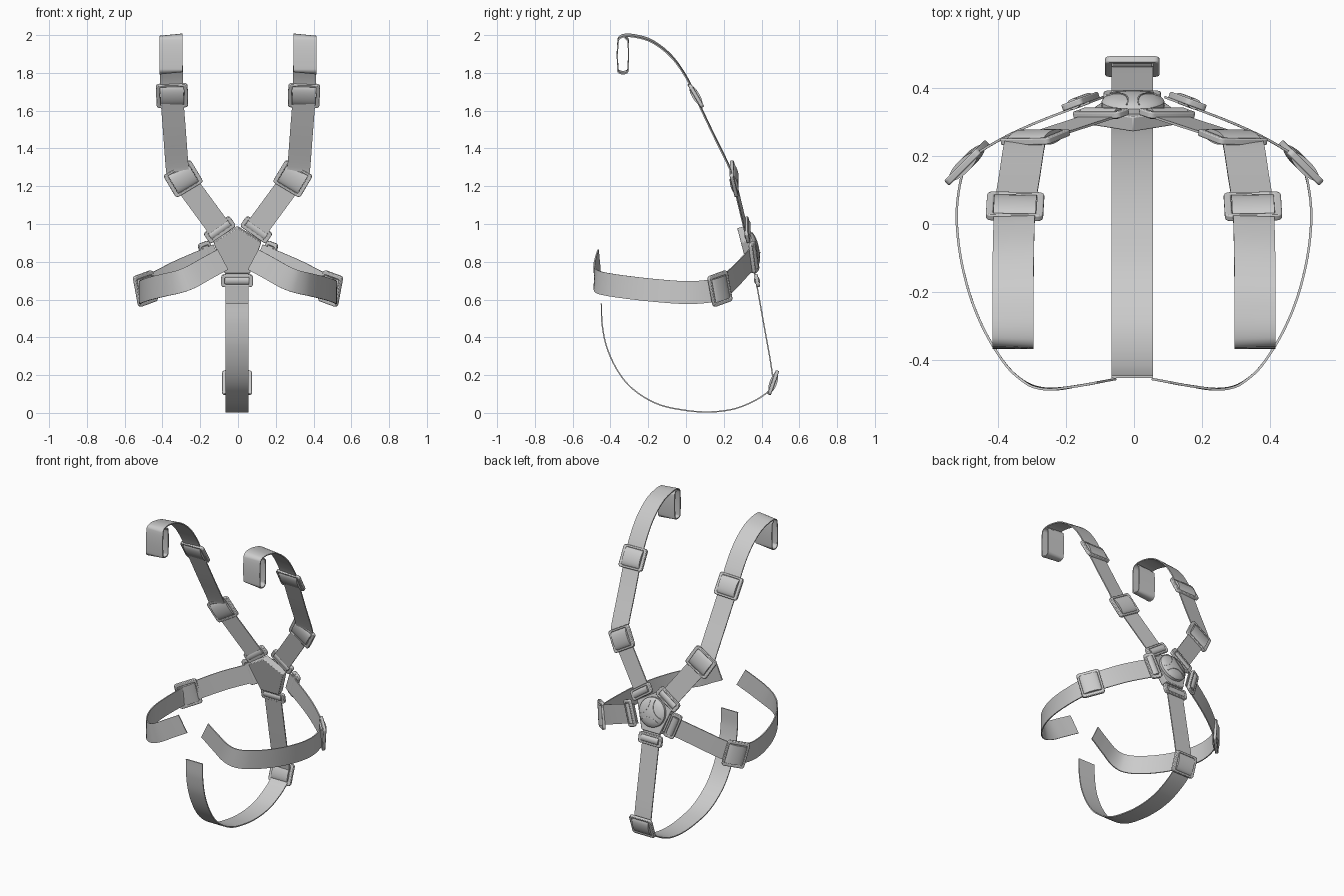
import bpy, bmesh, math
from mathutils import Vector, Matrix

cube = bpy.data.objects.get("Cube")
if cube:
    bpy.data.objects.remove(cube, do_unlink=True)

grey = bpy.data.materials.new("light grey webbing")
grey.use_nodes = True
tone = (0.6, 0.6, 0.6, 1)
grey.diffuse_color = tone
grey.node_tree.nodes["Principled BSDF"].inputs["Base Color"].default_value = tone


def finish(name, bm, matrix=None, bevel=0):
    """Turn a bmesh into a smooth-shaded object."""
    if matrix:
        bm.transform(matrix)
    bmesh.ops.recalc_face_normals(bm, faces=bm.faces)
    mesh = bpy.data.meshes.new(name)
    bm.to_mesh(mesh)
    bm.free()
    mesh.materials.append(grey)
    obj = bpy.data.objects.new(name, mesh)
    bpy.context.collection.objects.link(obj)
    if bevel:
        mod = obj.modifiers.new("soft edges", "BEVEL")
        mod.width, mod.segments = bevel, 2
    bpy.ops.object.select_all(action="DESELECT")
    obj.select_set(True)
    bpy.context.view_layer.objects.active = obj
    bpy.ops.object.shade_smooth_by_angle(angle=math.radians(35))
    return obj


def smooth_path(points, steps=8):
    """Hermite path through the points, without overshoot."""
    p = [Vector(q) for q in points]
    last = len(p) - 1
    tan = [(p[min(i + 1, last)] - p[max(i - 1, 0)]).normalized() for i in range(last + 1)]
    out = []
    for i in range(last):
        d = (p[i + 1] - p[i]).length
        for k in range(steps):
            t = k / steps
            a, b = t * t * (3 - 2 * t), t * (1 - t)
            out.append(p[i] * (1 - a) + p[i + 1] * a
                       + d * b * ((1 - t) * tan[i] - t * tan[i + 1]))
    return out + [p[-1]]


def strap(name, points, side, width=0.121, thick=0.007):
    """Flat webbing swept along a path, its width kept near the side direction."""
    path = smooth_path(points)
    bm = bmesh.new()
    rings = []
    for i, p in enumerate(path):
        t = (path[min(i + 1, len(path) - 1)] - path[max(i - 1, 0)]).normalized()
        s = Vector(side)
        s = (s - t * s.dot(t)).normalized() * width / 2
        n = t.cross(s).normalized() * thick / 2
        rings.append([bm.verts.new(p + v) for v in (s + n, s - n, -s - n, n - s)])
    for a, b in zip(rings, rings[1:]):
        for j in range(4):
            k = (j + 1) % 4
            bm.faces.new((a[j], a[k], b[k], b[j]))
    bm.faces.new(rings[0])
    bm.faces.new(rings[-1])
    return finish(name, bm)


def basis(center, along, side):
    """Local frame: x across the strap, y along it, z out of it."""
    y = Vector(along).normalized()
    x = Vector(side)
    x = (x - y * x.dot(y)).normalized()
    z = x.cross(y)
    m = Matrix((x, y, z)).transposed().to_4x4()
    m.translation = Vector(center)
    return m


def rounded_rect(w, l, r):
    pts = []
    for q, (sx, sy) in enumerate(((1, 1), (-1, 1), (-1, -1), (1, -1))):
        for k in range(5):
            a = math.pi / 2 * (q + k / 4)
            pts.append((sx * (w / 2 - r) + r * math.cos(a), sy * (l / 2 - r) + r * math.sin(a)))
    return pts


def buckle(name, center, along, side, w=0.168, l=0.135, height=0.02):
    m = basis(center, along, side)
    # Rounded frame, thicker in the middle of its length
    bm = bmesh.new()
    outer = rounded_rect(w, l, 0.016)
    inner = rounded_rect(w - 0.042, l - 0.028, 0.006)
    loops = []
    for pts, sign in ((outer, 1), (inner, 1), (inner, -1), (outer, -1)):
        loops.append([bm.verts.new((x, y, sign * 0.010)) for x, y in pts])
    for a, b in zip(loops, loops[1:] + loops[:1]):
        for j in range(len(a)):
            k = (j + 1) % len(a)
            bm.faces.new((a[j], a[k], b[k], b[j]))
    finish(name + "_frame", bm, m, 0.004)
    # Webbing wrapped round the centre bar
    bm = bmesh.new()
    n, half = 24, w / 2 - 0.022
    ends = [[bm.verts.new((x, (l / 2 - 0.012) * math.cos(2 * math.pi * k / n),
                           height * math.sin(2 * math.pi * k / n))) for k in range(n)]
            for x in (-half, half)]
    for k in range(n):
        j = (k + 1) % n
        bm.faces.new((ends[0][k], ends[0][j], ends[1][j], ends[1][k]))
    for e in ends:
        bm.faces.new(e)
    finish(name + "_wrap", bm, m)


# Shoulder and waist straps on both sides
for s, label in ((1, "left"), (-1, "right")):
    def flip(*pts):
        return [(s * x, y, z) for x, y, z in pts]

    # Shoulder strap, ending in a hanging loop
    over = [(0.315, 0.25, 1.24), (0.322, 0.23, 1.3), (0.336, 0.14, 1.485),
            (0.35, 0.05, 1.675), (0.352, 0, 1.78), (0.354, -0.08, 1.89),
            (0.355, -0.18, 1.967), (0.355, -0.27, 1.995)]
    loop = [(0.355, y, z) for y, z in (
        (-0.335, 1.996), (-0.358, 1.975), (-0.361, 1.82), (-0.35, 1.804),
        (-0.318, 1.804), (-0.307, 1.82), (-0.307, 1.97), (-0.322, 1.99))]
    strap(label + "_shoulder_strap", flip(*over, *loop), (1, 0, -0.1 * s))
    low_side = (0.82, 0, -0.57 * s)
    strap(label + "_lower_shoulder_strap",
          flip((0.3, 0.25, 1.25), (0.08, 0.322, 0.95)), low_side)
    buckle(label + "_upper_shoulder_buckle", (s * 0.349, 0.052, 1.68),
           (-0.03 * s, 0.5, -0.86), (1, 0, 0), l=0.14)
    buckle(label + "_middle_shoulder_buckle", (s * 0.29, 0.255, 1.24),
           (-0.5 * s, 0.2, -0.84), low_side, l=0.14)
    buckle(label + "_shoulder_clip", (s * 0.097, 0.325, 0.97),
           (-0.56 * s, 0.19, -0.8), low_side, l=0.068, height=0.016)

    # Waist strap, wrapping round to the open front
    strap(label + "_waist_strap",
          flip((0.11, 0.365, 0.835), (0.3, 0.292, 0.755), (0.42, 0.232, 0.695),
               (0.487, 0.18, 0.66), (0.512, 0.11, 0.643), (0.52, 0, 0.637),
               (0.498, -0.15, 0.647), (0.45, -0.29, 0.662), (0.375, -0.415, 0.68),
               (0.31, -0.47, 0.695), (0.25, -0.484, 0.718), (0.17, -0.476, 0.763),
               (0.08, -0.46, 0.812)), (0, 0, 1))
    buckle(label + "_waist_buckle", (s * 0.49, 0.18, 0.658),
           (s * 0.68, -0.68, -0.25), (0, 0, 1), l=0.14)
    buckle(label + "_waist_clip", (s * 0.157, 0.36, 0.825),
           (s * 0.88, -0.33, -0.36), (0, 0, 1), l=0.068, height=0.016)

# Crotch strap with its adjuster and clip
strap("crotch_strap", [(-0.005, y, z) for y, z in (
    (0.36, 0.76), (0.41, 0.48), (0.458, 0.2), (0.455, 0.14), (0.42, 0.1),
    (0.34, 0.053), (0.25, 0.02), (0.13, 0.005), (0, 0.013), (-0.15, 0.047),
    (-0.28, 0.125), (-0.36, 0.22), (-0.42, 0.35), (-0.444, 0.47), (-0.448, 0.58))],
    (1, 0, 0))
buckle("crotch_buckle", (-0.005, 0.462, 0.16), (0, -0.33, -0.94), (1, 0, 0), w=0.16, l=0.135)
buckle("crotch_clip", (-0.005, 0.376, 0.7), (0, 0.2, -0.98), (1, 0, 0), l=0.068, height=0.016)

# Five-sided hub plate
hub = basis((-0.003, 0.302, 0.858), (0, 0.25, -0.97), (-1, 0, 0))
if hub.col[2].y < 0:
    hub = basis((-0.003, 0.302, 0.858), (0, 0.25, -0.97), (1, 0, 0))
outline = [(0, -0.125), (0.127, -0.045), (0.066, 0.125), (-0.066, 0.125), (-0.127, -0.045)]
bm = bmesh.new()
face = bm.faces.new([bm.verts.new((x, y, 0)) for x, y in outline])
top = bmesh.ops.extrude_face_region(bm, geom=[face])["geom"]
bmesh.ops.translate(bm, verts=[v for v in top if isinstance(v, bmesh.types.BMVert)],
                    vec=(0, 0, 0.045))
finish("hub_plate", bm, hub, 0.004)

# Domed release button on the back of the hub
profile = [(0.092, 0.04), (0.092, 0.06), (0.086, 0.068), (0.06, 0.078), (0.03, 0.084), (0, 0.086)]
bm = bmesh.new()
verts = [bm.verts.new((r, 0, z)) for r, z in profile]
edges = [bm.edges.new(e) for e in zip(verts, verts[1:])]
bmesh.ops.spin(bm, geom=verts + edges, cent=(0, 0, 0), axis=(0, 0, 1),
               angle=2 * math.pi, steps=40)
bmesh.ops.remove_doubles(bm, verts=bm.verts, dist=0.0005)
finish("release_button", bm, hub)

# Three curved grip ridges on the button
for i in range(3):
    turn = math.pi * 2 / 3 * i + math.pi / 2
    pts = []
    for k in range(-4, 5):
        a = turn + math.pi + k * 0.2
        x = 0.115 * math.cos(turn) + 0.085 * math.cos(a)
        y = 0.115 * math.sin(turn) + 0.085 * math.sin(a)
        r = math.hypot(x, y)
        pts.append(hub @ Vector((x, y, 0.0865 - 2.2 * r * r)))
    strap("button_ridge_" + str(i + 1), pts, hub.to_3x3() @ Vector((math.cos(turn), math.sin(turn), 0)),
          0.004, 0.004)
